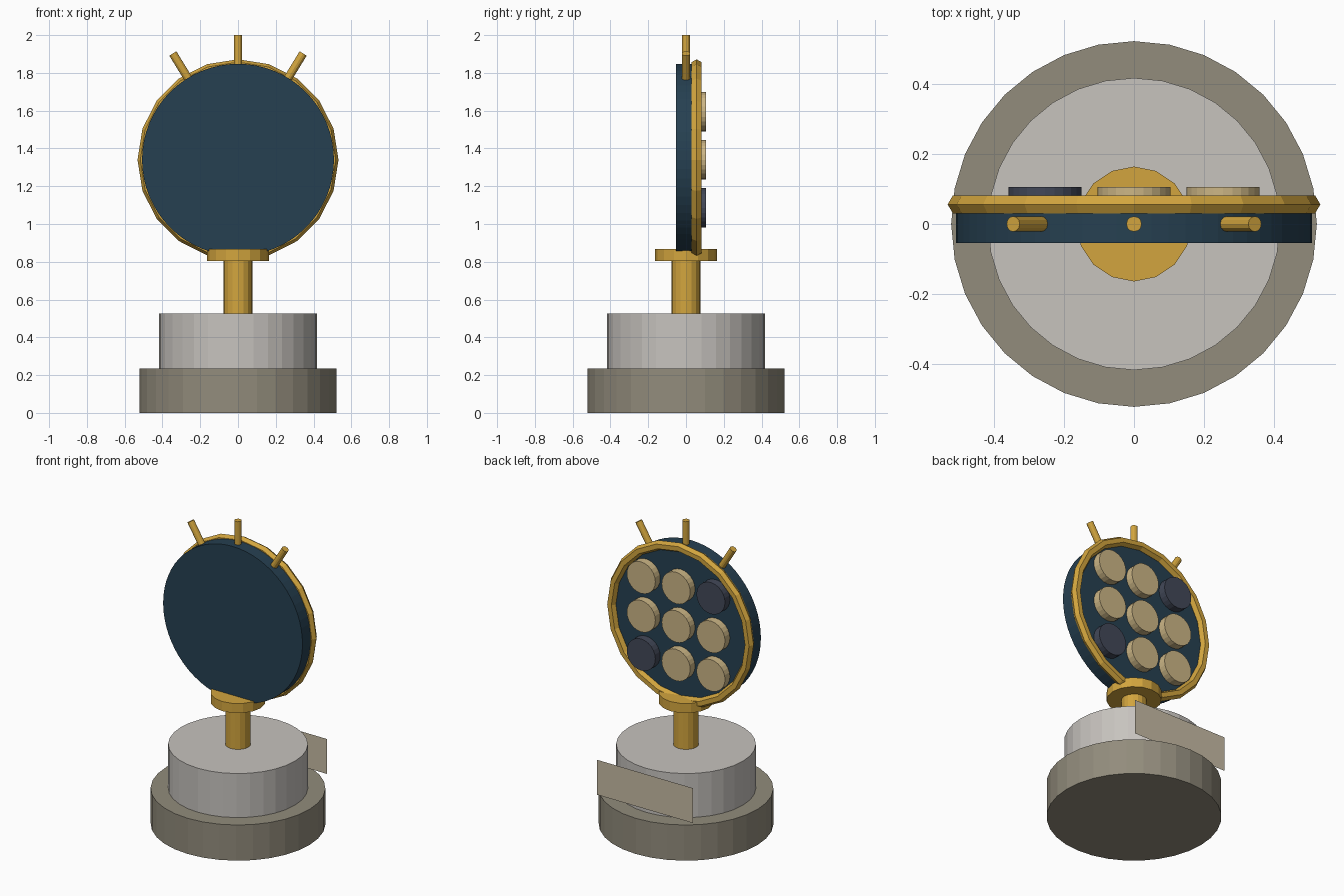
import bpy
import bmesh
from math import cos, sin, pi
from mathutils import Matrix, Vector

cube = bpy.data.objects.get("Cube")
if cube:
    bpy.data.objects.remove(cube, do_unlink=True)


def material(name, *srgb):
    def linear(c):
        c /= 255
        return c / 12.92 if c < 0.04 else ((c + 0.055) / 1.055) ** 2.4
    color = [linear(c) for c in srgb] + [1]
    mat = bpy.data.materials.new(name)
    mat.use_nodes = True
    mat.diffuse_color = color
    mat.node_tree.nodes["Principled BSDF"].inputs["Base Color"].default_value = color
    return mat


gold = material("gold", 210, 165, 62)
navy = material("navy blue", 38, 64, 81)
stone = material("dark stone", 146, 140, 124)
silver = material("pale grey", 199, 195, 190)
cream = material("cream", 204, 182, 134)
slate = material("slate", 66, 72, 88)
beige = material("beige", 198, 187, 164)


def add_object(name, bm, mat):
    bmesh.ops.recalc_face_normals(bm, faces=bm.faces)
    mesh = bpy.data.meshes.new(name)
    bm.to_mesh(mesh)
    bm.free()
    mesh.materials.append(mat)
    obj = bpy.data.objects.new(name, mesh)
    bpy.context.collection.objects.link(obj)
    return obj


def cylinder(name, start, end, radius, sides, mat):
    """Flat-sided cylinder running between two points."""
    start, end = Vector(start), Vector(end)
    axis = end - start
    turn = axis.to_track_quat('Z', 'Y').to_matrix().to_4x4()
    bm = bmesh.new()
    bmesh.ops.create_cone(bm, cap_ends=True, segments=sides, radius1=radius,
                          radius2=radius, depth=axis.length,
                          matrix=Matrix.Translation((start + end) / 2) @ turn)
    return add_object(name, bm, mat)


def ring(name, center, major, minor, sides, profile_sides, mat):
    """Faceted ring standing upright, facing along y."""
    bm = bmesh.new()
    loops = []
    for i in range(sides):
        a = 2 * pi * i / sides
        loop = []
        for j in range(profile_sides):
            b = 2 * pi * j / profile_sides
            r = major + minor * cos(b)
            loop.append(bm.verts.new(center + Vector((r * cos(a), minor * sin(b), r * sin(a)))))
        loops.append(loop)
    for i in range(sides):
        here, there = loops[i], loops[(i + 1) % sides]
        for j in range(profile_sides):
            k = (j + 1) % profile_sides
            bm.faces.new((here[j], here[k], there[k], there[j]))
    return add_object(name, bm, mat)


# Stepped base, post and collar
cylinder("base", (0, 0, 0), (0, 0, 0.235), 0.522, 32, stone)
cylinder("drum", (0, 0, 0.23), (0, 0, 0.525), 0.417, 32, silver)
cylinder("post", (0, 0, 0.52), (0, 0, 0.83), 0.076, 16, gold)
cylinder("collar", (0, 0, 0.805), (0, 0, 0.868), 0.164, 16, gold)

# Thin plaque behind the drum
bm = bmesh.new()
bmesh.ops.create_grid(bm, x_segments=1, y_segments=1, size=1,
                      matrix=Matrix.Translation((0, 0.425, 0.375))
                      @ Matrix.Rotation(-pi / 2, 4, 'X')
                      @ Matrix.Diagonal((0.35, 0.115, 1, 1)))
add_object("plaque", bm, beige)

# Upright disc with its rim
hub = Vector((0, 0, 1.34))
cylinder("disc", hub + Vector((0, -0.054, 0)), hub + Vector((0, 0.054, 0)), 0.508, 64, navy)
ring("rim", hub + Vector((0, 0.056, 0)), 0.502, 0.03, 20, 6, gold)

# Three by three buttons on the back, two of them dark
for row in (-1, 0, 1):
    for col in (-1, 0, 1):
        dark = (row, col) in ((1, -1), (-1, 1))
        spot = hub + Vector((0.254 * col, 0.05, 0.254 * row))
        cylinder("button", spot, spot + Vector((0, 0.055, 0)), 0.104, 24,
                 slate if dark else cream)

# Pins radiating from the top of the disc
for name, angle in (("left_pin", 0.55), ("middle_pin", 0), ("right_pin", -0.55)):
    out = Vector((sin(angle), 0, cos(angle)))
    cylinder(name, hub + out * 0.49, hub + out * 0.66, 0.022, 12, gold)
